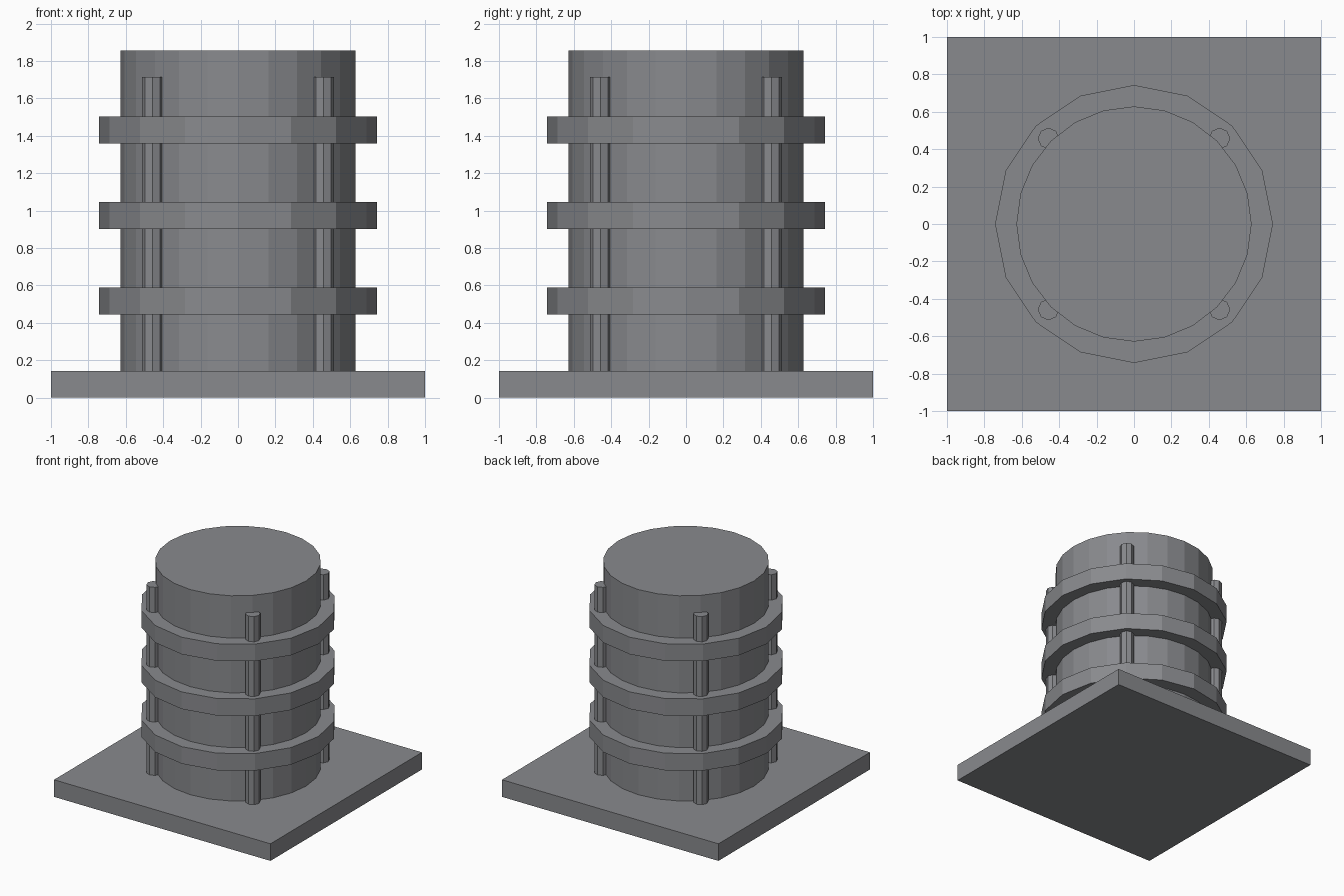
import bpy

if "Cube" in bpy.data.objects:
    bpy.data.objects.remove(bpy.data.objects["Cube"])

U = 1 / 7  # design unit: the base is 14 units wide

# Dark grey metal shared by all parts
metal = bpy.data.materials.new("dark_metal")
metal.diffuse_color = (0.25, 0.255, 0.27, 1)
metal.use_nodes = True
metal.node_tree.nodes["Principled BSDF"].inputs["Base Color"].default_value = metal.diffuse_color


def cyl(name, sides, radius, z0, z1, x=0, y=0):
    # Flat-shaded prism with a vertex on each axis
    bpy.ops.mesh.primitive_cylinder_add(
        vertices=sides, radius=radius * U, depth=(z1 - z0) * U,
        location=(x * U, y * U, (z0 + z1) / 2 * U))
    bpy.context.object.name = name
    bpy.context.object.data.materials.append(metal)


# Square base plate
bpy.ops.mesh.primitive_cube_add(size=1, location=(0, 0, U / 2))
base = bpy.context.object
base.name = "base_plate"
base.scale = (2, 2, U)
bpy.ops.object.transform_apply(location=False, rotation=False, scale=True)
base.data.materials.append(metal)

# Main drum
cyl("drum", 24, 4.4, 1, 13)

# Three bands around the drum
for i in range(3):
    z = 3.62 + 3.2 * i
    cyl(f"band_{i + 1}", 16, 5.2, z - 0.5, z + 0.5)

# Four upright rods set into the drum wall
for sx in (-1, 1):
    for sy in (-1, 1):
        side = ("front" if sy < 0 else "back") + ("_left" if sx < 0 else "_right")
        cyl(f"rod_{side}", 8, 0.4, 1, 12, 3.2 * sx, 3.2 * sy)
